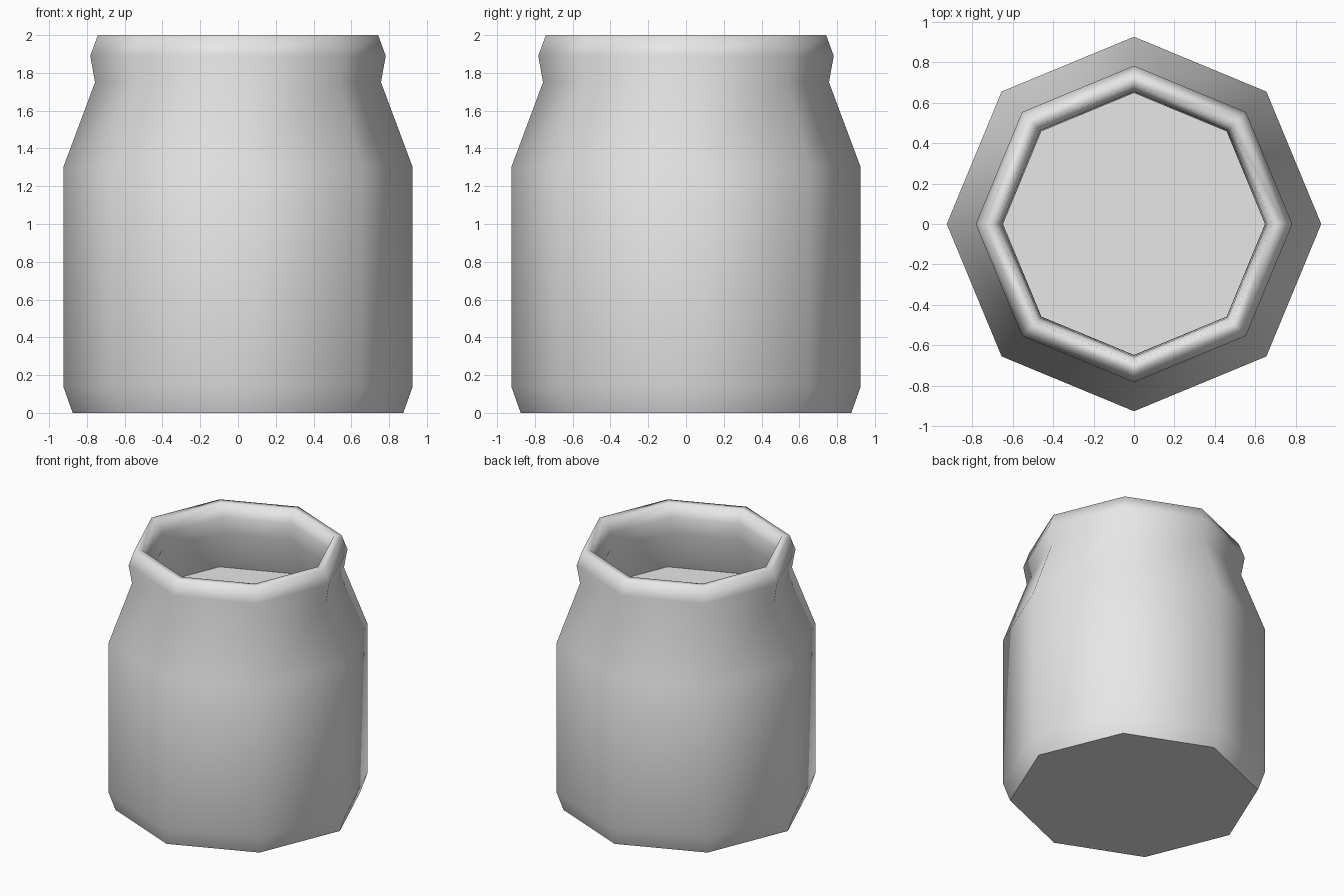
import bpy
import bmesh
from math import cos, sin, tau

SIDES = 8

cube = bpy.data.objects.get("Cube")
if cube:
    bpy.data.objects.remove(cube, do_unlink=True)

grey = bpy.data.materials.new("light grey")
colour = (0.8, 0.8, 0.8, 1.0)
grey.use_nodes = True
grey.diffuse_color = colour
grey.node_tree.nodes["Principled BSDF"].inputs["Base Color"].default_value = colour


def ring(bm, radius, z):
    """Octagon of vertices with corners on the x and y axes."""
    return [bm.verts.new((radius * cos(tau * i / SIDES),
                          radius * sin(tau * i / SIDES), z))
            for i in range(SIDES)]


def finish(bm, name):
    mesh = bpy.data.meshes.new(name)
    bm.to_mesh(mesh)
    bm.free()
    mesh.materials.append(grey)
    obj = bpy.data.objects.new(name, mesh)
    bpy.context.collection.objects.link(obj)
    return obj


# Jar wall: outside from base to rim, then over the lip and down inside
profile = [(0.875, 0.0), (0.925, 0.14), (0.925, 1.30), (0.757, 1.75),
           (0.782, 1.89), (0.742, 2.0), (0.685, 2.0), (0.655, 1.90),
           (0.647, 1.78), (0.755, 1.47)]
bm = bmesh.new()
rings = [ring(bm, r, z) for r, z in profile]
for low, high in zip(rings, rings[1:]):
    for i in range(SIDES):
        j = (i + 1) % SIDES
        bm.faces.new((low[i], low[j], high[j], high[i])).smooth = True

# Flat base with a crisp edge
base = bm.faces.new(list(reversed(rings[0])))
for edge in base.edges:
    edge.smooth = False
finish(bm, "jar")

# Flat surface of the contents inside the neck
bm = bmesh.new()
bm.faces.new(ring(bm, *profile[-1]))
finish(bm, "contents_surface")
